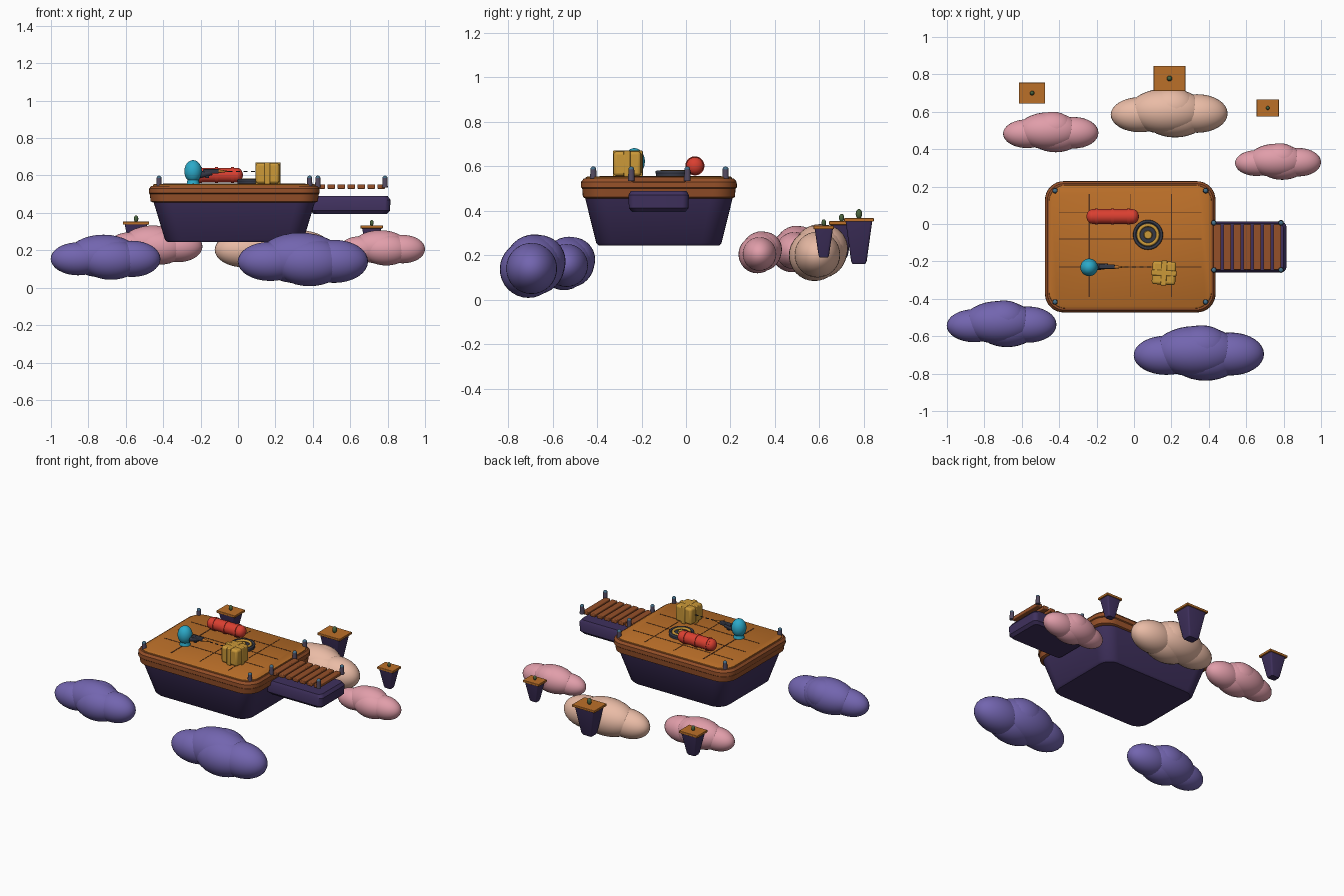
import bpy, bmesh, math
from mathutils import Vector

if "Cube" in bpy.data.objects:
    bpy.data.objects.remove(bpy.data.objects["Cube"])

def mat(name, r, g, b):
    m = bpy.data.materials.new(name)
    m.diffuse_color = (r, g, b, 1)
    m.use_nodes = True
    m.node_tree.nodes["Principled BSDF"].inputs["Base Color"].default_value = m.diffuse_color
    return m

ORANGE, RIM = mat("orange", .5, .16, .022), mat("rim", .3, .08, .022)
HULL, LINE = mat("hull", .05, .03, .11), mat("line", .1, .035, .012)
VIOLET, PINK = mat("violet", .17, .13, .43), mat("pink", .75, .34, .4)
PEACH, TEAL = mat("peach", .82, .5, .38), mat("teal", .025, .4, .58)
RED, YELLOW = mat("red", .7, .05, .03), mat("yellow", .6, .32, .04)
DARK, POST = mat("dark", .035, .04, .06), mat("post", .09, .07, .12)
GREEN, CAP = mat("green", .07, .13, .05), mat("cap", .06, .16, .25)

def finish(o, name, m, angle=35):
    o.name = name
    o.data.materials.clear()
    o.data.materials.append(m)
    bpy.ops.object.select_all(action='DESELECT')
    o.select_set(True)
    bpy.context.view_layer.objects.active = o
    bpy.ops.object.shade_smooth_by_angle(angle=math.radians(angle))
    return o

def loft(name, rings, m, seg=8):
    """Stack of rounded rectangles: (cx, cy, half x, half y, z, corner radius)."""
    bm, loops = bmesh.new(), []
    for cx, cy, hx, hy, z, r in rings:
        ring = []
        for q, (sx, sy) in enumerate([(1, 1), (-1, 1), (-1, -1), (1, -1)]):
            for i in range(seg + 1):
                a = math.pi / 2 * (q + i / seg)
                ring.append(bm.verts.new((cx + sx * (hx - r) + r * math.cos(a),
                                          cy + sy * (hy - r) + r * math.sin(a), z)))
        loops.append(ring)
    n = len(loops[0])
    for lo, hi in zip(loops, loops[1:]):
        for i in range(n):
            bm.faces.new((lo[i], lo[(i + 1) % n], hi[(i + 1) % n], hi[i]))
    bm.faces.new(loops[0][::-1])
    bm.faces.new(loops[-1])
    me = bpy.data.meshes.new(name)
    bm.to_mesh(me)
    bm.free()
    o = bpy.data.objects.new(name, me)
    bpy.context.collection.objects.link(o)
    return finish(o, name, m)

def box(name, c, size, m, bevel=0, rot=(0, 0, 0)):
    bpy.ops.mesh.primitive_cube_add(size=1, location=c, rotation=rot)
    o = bpy.context.object
    o.scale = size
    bpy.ops.object.transform_apply(location=False, rotation=False, scale=True)
    if bevel:
        b = o.modifiers.new("bevel", 'BEVEL')
        b.width, b.segments = bevel, 3
    return finish(o, name, m)

def ball(name, c, r, m):
    bpy.ops.mesh.primitive_uv_sphere_add(segments=32, ring_count=16, location=c)
    o = bpy.context.object
    o.scale = r
    return finish(o, name, m, 180)

def rod(name, a, b, r1, r2, m, n=20):
    a, b = Vector(a), Vector(b)
    bpy.ops.mesh.primitive_cone_add(vertices=n, radius1=r1, radius2=r2, depth=(b - a).length, location=(a + b) / 2)
    o = bpy.context.object
    o.rotation_euler = (b - a).to_track_quat('Z', 'Y').to_euler()
    return finish(o, name, m)

def ring(name, c, R, r, m):
    bpy.ops.mesh.primitive_torus_add(location=c, major_radius=R, minor_radius=r, major_segments=36, minor_segments=10)
    return finish(bpy.context.object, name, m, 180)

# floating platform: tapered hull, rim and deck
X, Y = -.02, -.122
loft("hull", [(X, Y, .355, .27, .243, .08), (X, Y, .37, .282, .255, .09), (X, Y, .435, .335, .47, .1)], HULL)
loft("lower_rim", [(X, Y, .435, .33, .455, .1), (X, Y, .447, .342, .462, .1),
                   (X, Y, .452, .345, .5, .1), (X, Y, .445, .338, .51, .1)], RIM)
loft("deck_rim", [(X, Y, .447, .342, .498, .1), (X, Y, .456, .351, .505, .1),
                  (X, Y, .455, .35, .53, .1), (X, Y, .443, .338, .545, .09)], RIM)
loft("deck", [(X, Y, .438, .333, .53, .09), (X, Y, .434, .329, .55, .09), (X, Y, .425, .32, .555, .08)], ORANGE)
for i, x in enumerate((-.24, -.02, .2)):
    box(f"deck_seam_x{i}", (x, -.115, .5545), (.008 if i == 0 else .004, .55, .004), LINE)
for i, y in enumerate((.06, -.08, -.23)):
    box(f"deck_seam_y{i}", (X, y, .5545), (.76, .004, .004), LINE)

# gangway block and planks
D = -.123
loft("gangway_block", [(.6, D, .195, .12, .395, .03), (.6, D, .213, .134, .412, .03),
                       (.6, D, .215, .136, .47, .03), (.6, D, .2, .125, .49, .03)], HULL)
for i in range(7):
    box(f"plank_{i}", (.445 + i * .0535, D, .54), (.041, .245, .024), RIM, .005)

# posts on the deck corners and the gangway
spots = [(x, y, .535) for x in (-.422, .383) for y in (.178, -.417)]
spots += [(x, y, .535) for x in (.427, .786) for y in (.006, -.246)]
for i, (x, y, z) in enumerate(spots):
    rod(f"post_{i}", (x, y, z), (x, y, z + .052), .015, .013, POST)
    ball(f"post_cap_{i}", (x, y, z + .052), (.013, .013, .012), CAP)

# red canister
rod("canister", (-.225, .04, .602), (-.005, .04, .602), .039, .039, RED, 28)
for x in (-.222, -.006):
    ball("canister_end", (x, .04, .602), (.032, .039, .039), RED)
for x in (-.2, -.115, -.03):
    rod("canister_band", (x - .008, .04, .602), (x + .008, .04, .602), .043, .043, RED, 28)

# round target pad
P = (.075, -.058)
rod("pad_base", (*P, .553), (*P, .572), .078, .078, DARK, 36)
ring("pad_ring_outer", (*P, .573), .072, .008, DARK)
ring("pad_ring_yellow", (*P, .575), .052, .009, YELLOW)
rod("pad_center", (*P, .57), (*P, .583), .024, .02, YELLOW, 24)

# strapped crate
G, T = (.16, -.262, .612), (0, 0, math.radians(-3))
box("crate", G, (.126, .124, .11), YELLOW, .014, T)
box("crate_strap_a", G, (.03, .134, .117), YELLOW, .005, T)
box("crate_strap_b", G, (.134, .03, .117), YELLOW, .005, T)

# turret: egg-shaped body, blaster and dashed beam
ball("turret_body", (-.24, -.232, .622), (.047, .047, .06), TEAL)
rod("turret_foot", (-.24, -.232, .553), (-.24, -.232, .585), .035, .028, TEAL)
rod("blaster_arm", (-.22, -.232, .6), (-.14, -.225, .615), .019, .014, DARK)
box("blaster", (-.145, -.228, .622), (.085, .024, .024), DARK, .005)
box("blaster_grip", (-.165, -.228, .604), (.022, .018, .035), DARK, .004)
rod("blaster_tip", (-.104, -.23, .622), (-.05, -.23, .622), .01, .002, ORANGE)
for i in range(4):
    box(f"beam_dash_{i}", (-.04 + i * .04, -.231, .621), (.02, .005, .005), DARK)

# clouds: overlapping ellipsoids scaled to a bounding length
LOBES = [(-.02, .01, .01, .33, .195), (-.25, -.02, -.015, .25, .15), (.24, -.01, -.015, .26, .165),
         (.05, -.03, -.02, .28, .185), (.02, .04, .03, .22, .17)]
def cloud(name, x, y, z, L, m):
    for i, (dx, dy, dz, rx, r) in enumerate(LOBES):
        ball(f"{name}_lobe_{i}", (x + dx * L, y + dy * L, z + dz * L), (rx * L, r * L, r * L), m)

cloud("cloud_front_left", -.708, -.532, .163, .587, VIOLET)
cloud("cloud_front", .347, -.688, .151, .697, VIOLET)
cloud("cloud_back_left", -.445, .493, .228, .51, PINK)
cloud("cloud_back", .188, .597, .212, .625, PEACH)
cloud("cloud_back_right", .77, .335, .213, .46, PINK)

# small distant floating islets
for i, (x, y, hx, hy, top, low) in enumerate([(-.545, .7, .07, .056, .353, .19),
                                              (.19, .778, .085, .067, .367, .16),
                                              (.715, .62, .06, .046, .333, .19)]):
    loft(f"islet_rock_{i}", [(x, y, hx * .4, hy * .42, low, .008), (x, y, hx * .48, hy * .52, low + .012, .01),
                             (x, y, hx * .87, hy * .9, top - .012, .01)], HULL, 4)
    box(f"islet_deck_{i}", (x, y, top - .008), (hx * 2, hy * 2, .016), ORANGE, .003)
    ball(f"islet_bush_{i}", (x, y, top + hx * .22), (hx * .17, hx * .17, hx * .26), GREEN)
